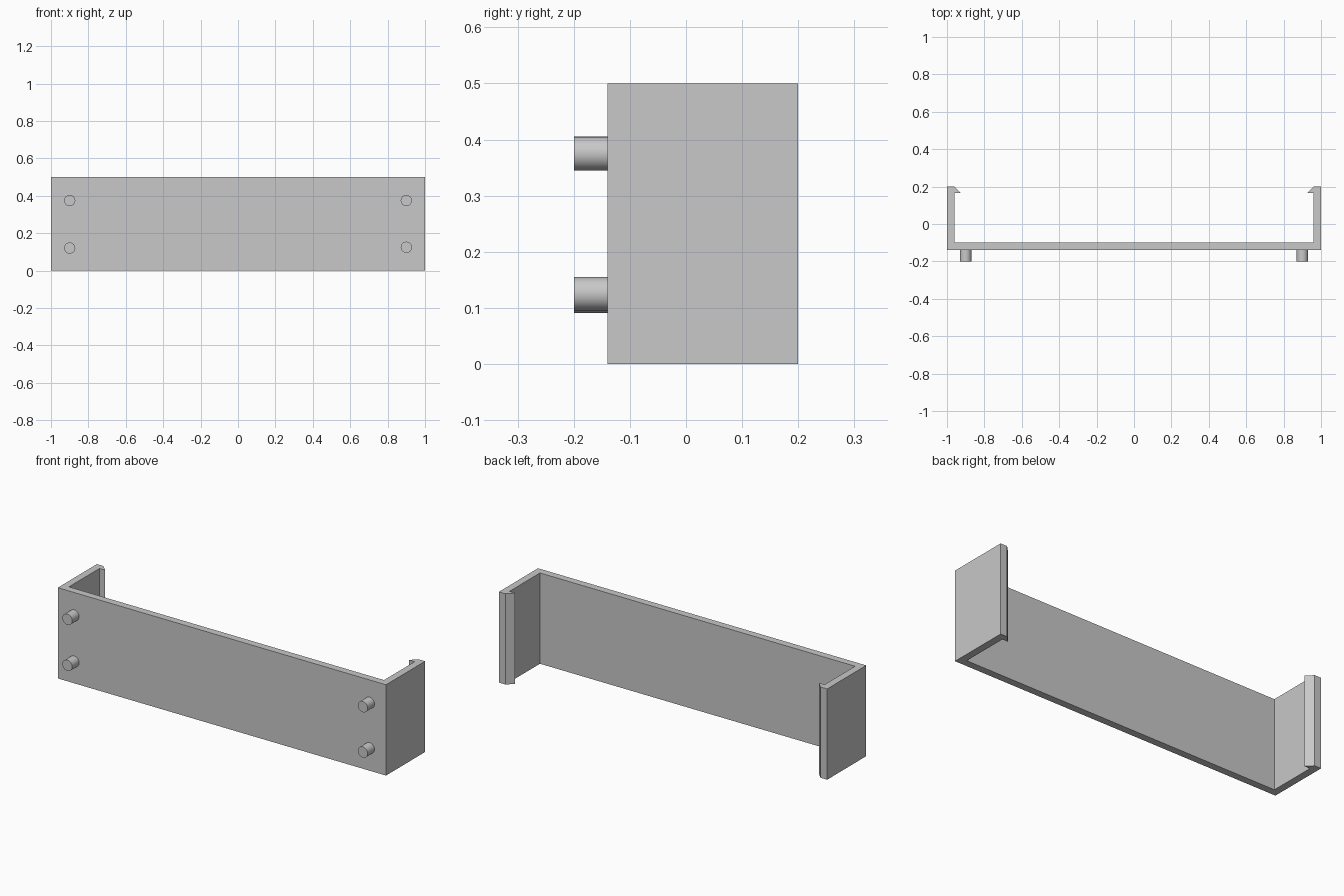
import bpy
import bmesh
import math

cube = bpy.data.objects.get("Cube")
if cube:
    bpy.data.objects.remove(cube, do_unlink=True)

GREY = (0.58, 0.58, 0.58, 1.0)
grey = bpy.data.materials.new("plain grey")
grey.use_nodes = True
grey.diffuse_color = GREY
grey.node_tree.nodes["Principled BSDF"].inputs["Base Color"].default_value = GREY


def add_object(name, bm):
    bmesh.ops.recalc_face_normals(bm, faces=bm.faces)
    mesh = bpy.data.meshes.new(name)
    bm.to_mesh(mesh)
    bm.free()
    mesh.materials.append(grey)
    obj = bpy.data.objects.new(name, mesh)
    bpy.context.collection.objects.link(obj)
    return obj


# Clip bracket: half outline mirrored in x, extruded upwards
HEIGHT = 0.5
half = [(1, -0.14), (1, 0.2), (0.96, 0.2), (0.925, 0.165), (0.96, 0.165), (0.96, -0.10)]
outline = half + [(-x, y) for x, y in reversed(half)]
bm = bmesh.new()
base = bm.faces.new([bm.verts.new((x, y, 0)) for x, y in outline])
result = bmesh.ops.extrude_face_region(bm, geom=[base], use_keep_orig=True)
top = [v for v in result["geom"] if isinstance(v, bmesh.types.BMVert)]
bmesh.ops.translate(bm, verts=top, vec=(0, 0, HEIGHT))
add_object("clip_bracket", bm)


# Round pegs on the front face
def add_peg(name, x, z, radius=0.03, front=-0.2, back=-0.135):
    bm = bmesh.new()
    bmesh.ops.create_cone(bm, cap_ends=True, segments=32, radius1=radius,
                          radius2=radius, depth=back - front)
    peg = add_object(name, bm)
    peg.rotation_euler.x = math.pi / 2
    peg.location = (x, (front + back) / 2, z)
    bpy.ops.object.select_all(action='DESELECT')
    peg.select_set(True)
    bpy.context.view_layer.objects.active = peg
    bpy.ops.object.shade_smooth_by_angle(angle=math.radians(35))


add_peg("upper_right_peg", -0.9, 0.375)
add_peg("lower_right_peg", -0.9, 0.121)
add_peg("upper_left_peg", 0.9, 0.375)
add_peg("lower_left_peg", 0.9, 0.125)
